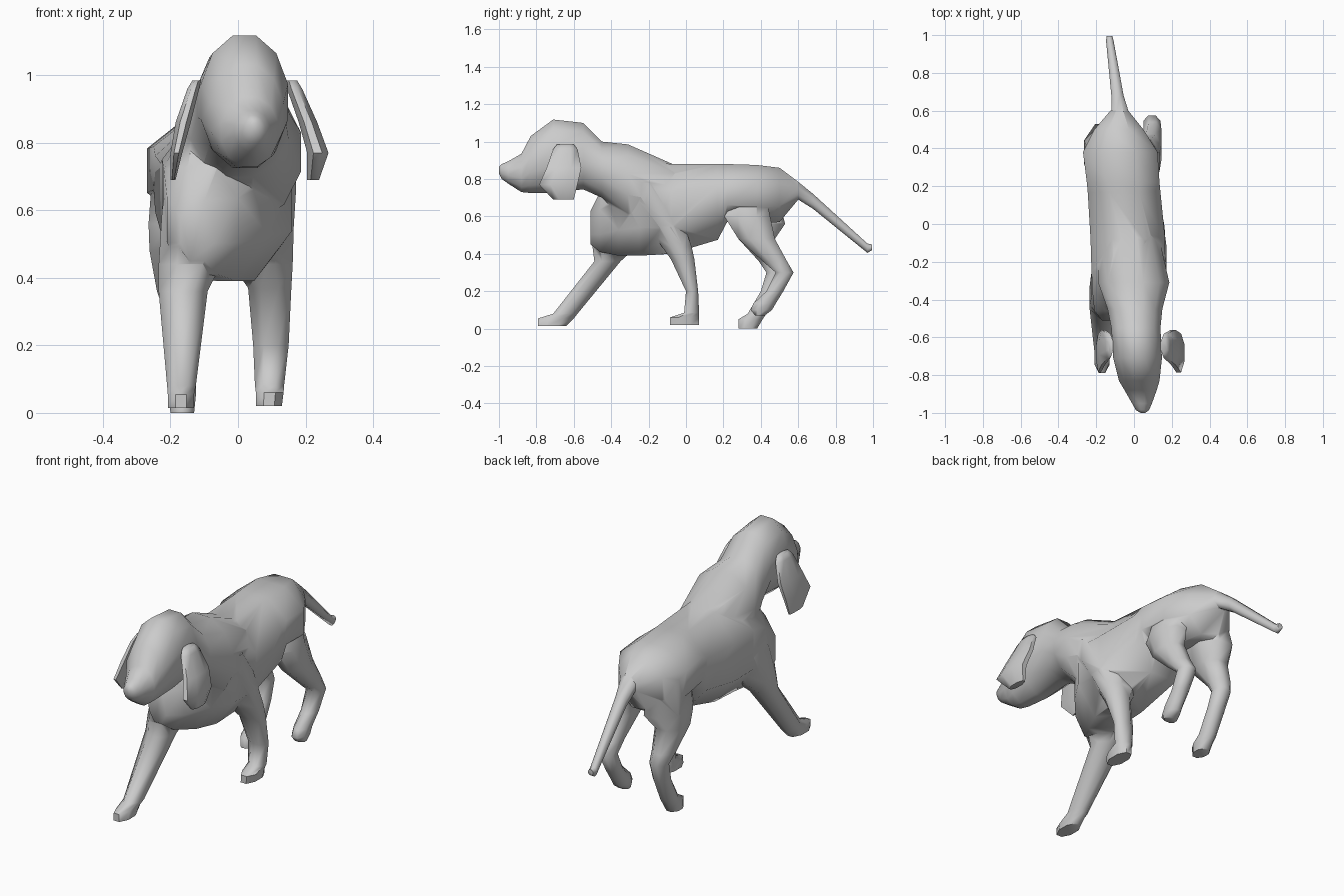
import bpy, bmesh, math


def loft(name, axis, sections, n=8):
    """Skin rounded sections: (position on axis, x0, x1, other0, other1)."""
    bm = bmesh.new()
    rings = []
    k = 1 / math.cos(math.pi / n)
    for t, x0, x1, a0, a1 in sections:
        ring = []
        for i in range(n):
            ang = 2 * math.pi * (i + 0.5) / n
            x = (x0 + x1) / 2 + (x1 - x0) / 2 * k * math.cos(ang)
            a = (a0 + a1) / 2 + (a1 - a0) / 2 * k * math.sin(ang)
            ring.append(bm.verts.new((x, t, a) if axis == 'y' else (x, a, t)))
        rings.append(ring)
    for r, s in zip(rings, rings[1:]):
        for i in range(n):
            j = (i + 1) % n
            bm.faces.new((r[i], r[j], s[j], s[i]))
    bm.faces.new(rings[0])
    bm.faces.new(rings[-1])
    bmesh.ops.recalc_face_normals(bm, faces=bm.faces)
    me = bpy.data.meshes.new(name)
    bm.to_mesh(me)
    bm.free()
    ob = bpy.data.objects.new(name, me)
    bpy.context.collection.objects.link(ob)
    return ob


# Torso: left shoulder leads, rump sits towards -x
torso = loft("body", 'y', [
    (-.51, -.17, -.07, .45, .63), (-.46, -.21, .0, .41, .73),
    (-.36, -.22, .09, .39, .86), (-.25, -.225, .16, .39, .90),
    (-.08, -.23, .165, .40, .88), (.17, -.245, .14, .475, .88),
    (.22, -.25, .135, .57, .88), (.38, -.27, .125, .56, .875),
    (.50, -.21, .05, .57, .86), (.60, -.125, -.03, .69, .785)])

# Head and neck, widening into the shoulders
head = loft("head_and_neck", 'y', [
    (-1.0, .035, .06, .83, .865), (-.985, .01, .08, .80, .88),
    (-.95, -.01, .095, .775, .895),
    (-.88, -.05, .12, .73, .935), (-.83, -.08, .135, .725, 1.03),
    (-.71, -.11, .148, .725, 1.118), (-.55, -.12, .14, .745, 1.10),
    (-.45, -.14, .15, .70, 1.0), (-.31, -.19, .187, .56, .985),
    (-.06, -.18, .13, .55, .875)], 12)

# Tail
tail = loft("tail", 'y', [
    (.50, -.13, -.02, .70, .84), (.60, -.12, -.03, .69, .785),
    (.68, -.12, -.055, .64, .72), (.97, -.148, -.108, .405, .455),
    (.995, -.145, -.115, .42, .45)])

# Front legs: right one under the body, left one reaching forward
front_right = loft("front_leg_right", 'z', [
    (.02, .053, .13, -.085, .07), (.06, .053, .135, -.085, .07),
    (.085, .05, .137, -.01, .07), (.2, .045, .15, 0, .065),
    (.37, .03, .158, -.08, .045), (.44, -.02, .162, -.13, .03),
    (.55, -.02, .165, -.20, -.01), (.66, -.02, .172, -.28, -.05),
    (.78, .0, .17, -.36, -.14)])
front_left = loft("front_leg_left", 'z', [
    (.015, -.208, -.13, -.79, -.64), (.055, -.208, -.13, -.79, -.60),
    (.08, -.21, -.125, -.71, -.58), (.36, -.235, -.09, -.49, -.35),
    (.44, -.235, -.05, -.50, -.26), (.60, -.225, -.03, -.48, -.16),
    (.76, -.2, -.03, -.40, -.16)])

# Hind legs: right paw lifted, left paw on the ground
hind_right = loft("hind_leg_right", 'z', [
    (.07, .06, .125, .37, .42), (.10, .055, .13, .345, .46),
    (.135, .055, .13, .36, .48), (.2, .055, .135, .43, .52),
    (.30, .05, .14, .48, .575), (.36, .05, .145, .41, .54),
    (.48, .03, .145, .28, .475), (.6, -.01, .135, .205, .45),
    (.74, -.05, .105, .26, .42)])
hind_left = loft("hind_leg_left", 'z', [
    (.0, -.20, -.13, .28, .38), (.05, -.205, -.125, .28, .41),
    (.08, -.205, -.125, .33, .43), (.2, -.21, -.125, .40, .485),
    (.30, -.22, -.13, .43, .525), (.36, -.24, -.13, .39, .51),
    (.48, -.262, -.11, .28, .475), (.56, -.265, -.06, .23, .53),
    (.76, -.25, -.06, .26, .48)])

# Merge everything except the ears into one skin
for part in (head, tail, front_right, front_left, hind_right, hind_left):
    mod = torso.modifiers.new("join", 'BOOLEAN')
    mod.operation, mod.solver, mod.object = 'UNION', 'EXACT', part
    bpy.context.view_layer.objects.active = torso
    bpy.ops.object.modifier_apply(modifier=mod.name)
    bpy.data.objects.remove(part)

# Floppy ears
ear_right = loft("ear_right", 'z', [
    (.69, .205, .24, -.71, -.60), (.77, .205, .268, -.785, -.58),
    (.86, .18, .235, -.745, -.56), (.96, .145, .19, -.71, -.58),
    (.985, .14, .175, -.69, -.60)])
ear_left = loft("ear_left", 'z', [
    (.69, -.20, -.185, -.71, -.60), (.77, -.20, -.165, -.785, -.58),
    (.86, -.185, -.14, -.745, -.56), (.96, -.15, -.115, -.71, -.58),
    (.985, -.135, -.11, -.69, -.60)])

bpy.ops.object.select_all(action='DESELECT')
for ob in (torso, ear_right, ear_left):
    ob.select_set(True)
bpy.context.view_layer.objects.active = torso
bpy.ops.object.shade_smooth_by_angle(angle=math.radians(60))
